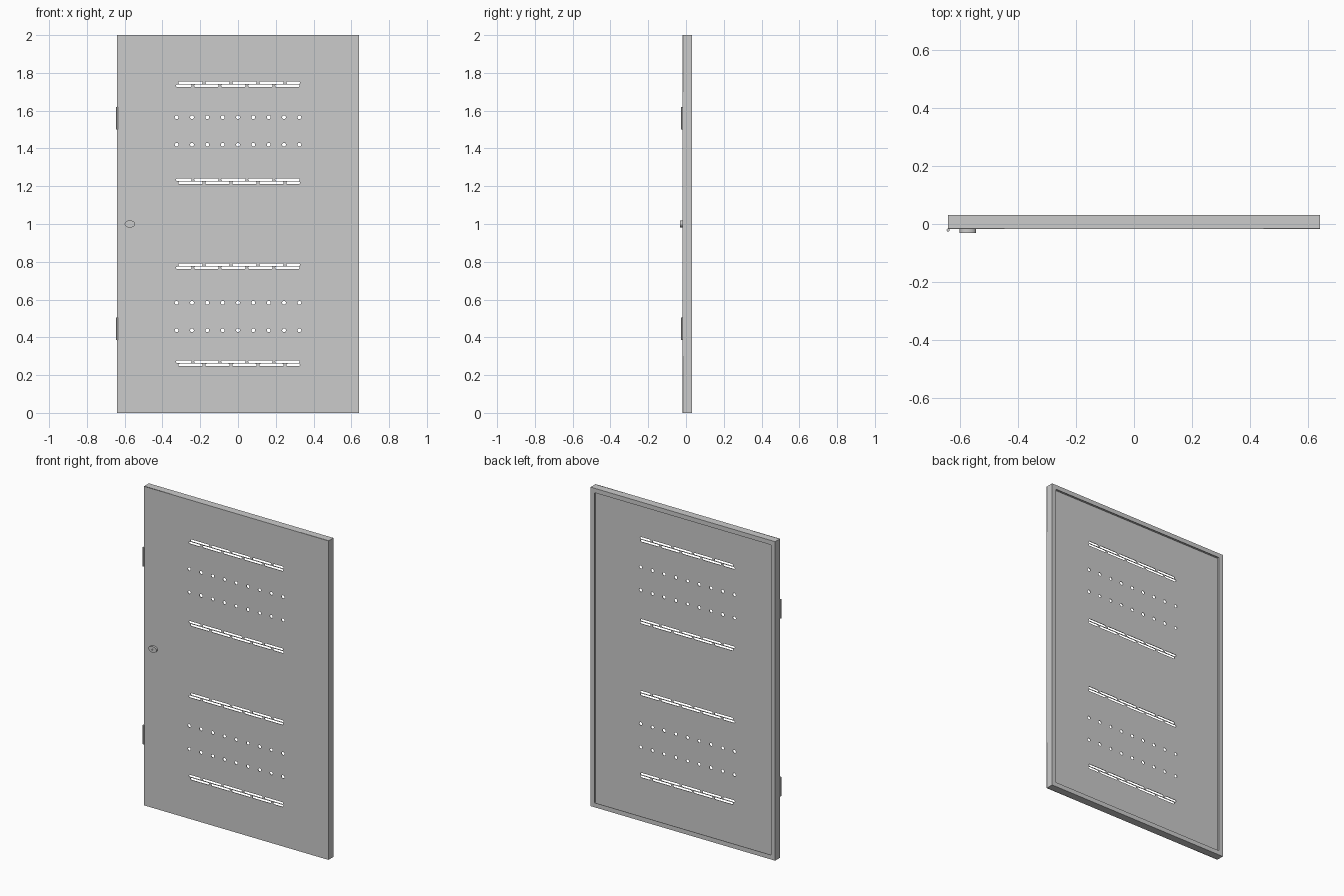
import bpy, bmesh
from math import cos, sin, pi

if "Cube" in bpy.data.objects:
    bpy.data.objects.remove(bpy.data.objects["Cube"])

W, H = 0.64, 2.0            # half width, height
FRONT, BACK = -0.018, 0.031  # door faces in y
T = 0.003                    # sheet thickness


def oval(cx, cz, rx, rz, n=24):
    return [(cx + rx * cos(2 * pi * i / n), cz + rz * sin(2 * pi * i / n)) for i in range(n)]


def slot(x0, x1, z, r, n=8):
    # round-ended slot outline
    right = [(x1 - r + r * cos(a), z + r * sin(a)) for a in (-pi / 2 + pi * i / n for i in range(n + 1))]
    left = [(x0 + r + r * cos(a), z + r * sin(a)) for a in (pi / 2 + pi * i / n for i in range(n + 1))]
    return right + left


def plate(name, outlines, y0, y1):
    # flat filled outline with holes, standing in the xz plane
    cu = bpy.data.curves.new(name, 'CURVE')
    cu.dimensions = '2D'
    cu.fill_mode = 'BOTH'
    cu.extrude = (y1 - y0) / 2
    for pts in outlines:
        sp = cu.splines.new('POLY')
        sp.points.add(len(pts) - 1)
        for p, (x, z) in zip(sp.points, pts):
            p.co = (x, z, 0, 1)
        sp.use_cyclic_u = True
    ob = bpy.data.objects.new(name, cu)
    bpy.context.collection.objects.link(ob)
    ob.rotation_euler = (pi / 2, 0, 0)
    ob.location.y = (y0 + y1) / 2
    bpy.ops.object.select_all(action='DESELECT')
    ob.select_set(True)
    bpy.context.view_layer.objects.active = ob
    bpy.ops.object.convert(target='MESH')
    return bpy.context.object


# Perforated front sheet
outlines = [[(-W, 0), (W, 0), (W, H), (-W, H)]]
PITCH, GAP, END = 0.143, 0.014, 0.328
for z, side in ((1.74, 1), (1.226, -1), (0.776, 1), (0.262, -1)):
    for i in range(5):
        a0 = -0.316 + i * PITCH
        a1 = min(a0 + PITCH - GAP, END)
        outlines.append(slot(a0, a1, z + side * 0.0083, 0.0065))
        b1 = 0.326 - (4 - i) * PITCH
        b0 = max(b1 - PITCH + GAP, -END)
        outlines.append(slot(b0, b1, z - side * 0.0083, 0.0065))
for z in (1.565, 1.42, 0.583, 0.437):
    for i in range(9):
        outlines.append(oval(-0.325 + i * 0.08125, z, 0.01, 0.01, 20))
plate("front_sheet", outlines, FRONT, FRONT + T)

# Folded edge: side walls and return flange swept around the door
profile = [(0, FRONT + T), (0, BACK), (0.028, BACK), (0.028, BACK - T), (T, BACK - T), (T, FRONT + T)]
bm = bmesh.new()
rings = [[bm.verts.new((sx * (W - d), y, d if sz < 0 else H - d))
          for sx, sz in ((-1, -1), (1, -1), (1, 1), (-1, 1))] for d, y in profile]
for k in range(len(rings)):
    a, b = rings[k], rings[(k + 1) % len(rings)]
    for i in range(4):
        j = (i + 1) % 4
        bm.faces.new((a[i], a[j], b[j], b[i]))
bmesh.ops.recalc_face_normals(bm, faces=bm.faces)
me = bpy.data.meshes.new("folded_edge")
bm.to_mesh(me)
bm.free()
bpy.context.collection.objects.link(bpy.data.objects.new("folded_edge", me))

# Lock: oval escutcheon with a recessed barrel and key slot
LX, LZ = -0.572, 1.0
plate("lock_plate", [oval(LX, LZ, 0.028, 0.019, 40), oval(LX, LZ, 0.007, 0.007)], -0.031, FRONT)
plate("lock_barrel", [oval(LX, LZ, 0.007, 0.007), slot(LX - 0.004, LX + 0.004, LZ, 0.001)],
      -0.028, FRONT)

# Hinge knuckles
for name, z in (("upper_hinge", 1.56), ("lower_hinge", 0.445)):
    bpy.ops.mesh.primitive_cylinder_add(vertices=20, radius=0.005, depth=0.12,
                                        location=(-W, -0.021, z))
    bpy.context.object.name = name
    bpy.ops.object.shade_smooth_by_angle()
